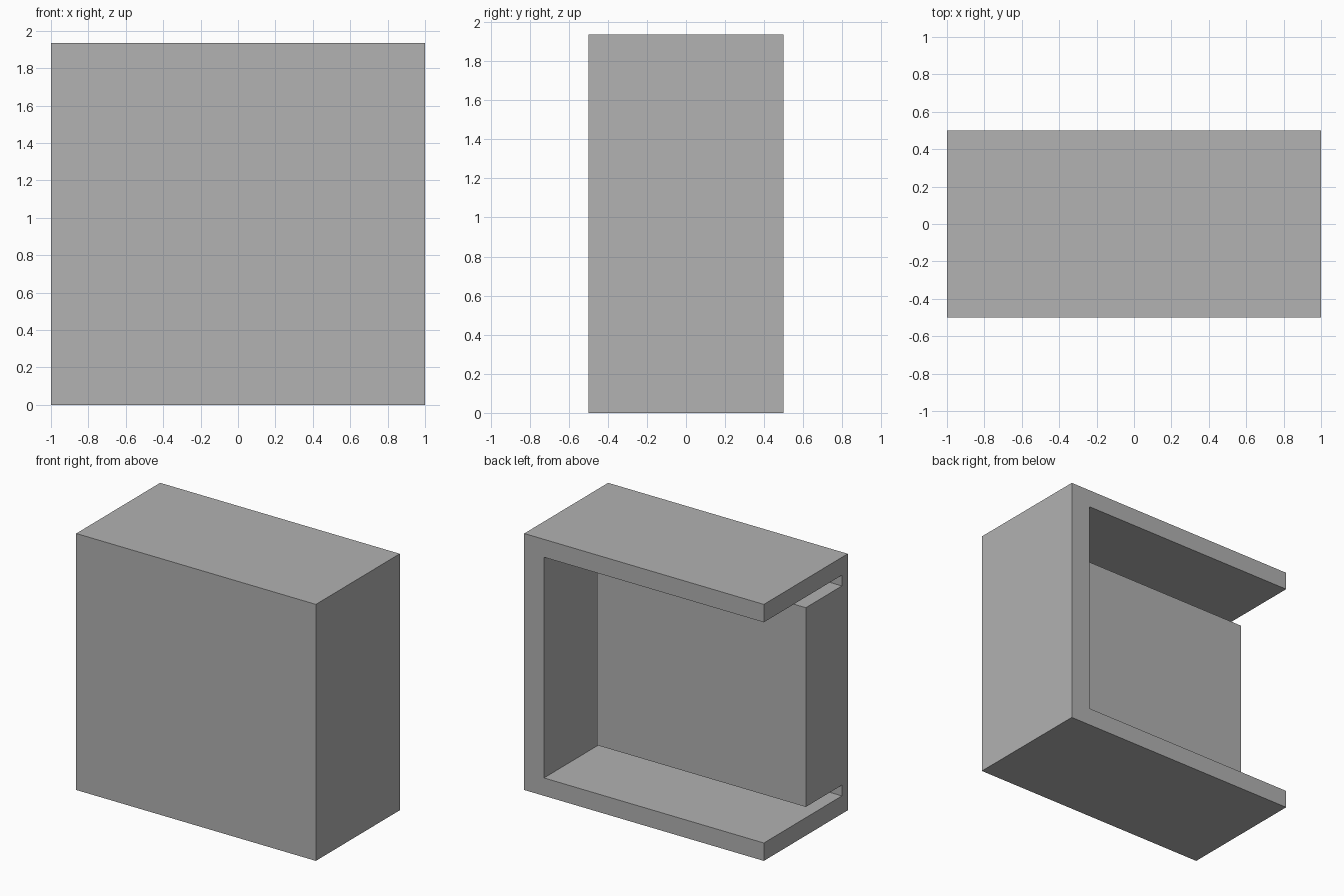
import bpy
from mathutils import Vector

default = bpy.data.objects.get("Cube")
if default:
    bpy.data.objects.remove(default, do_unlink=True)

# Single plain grey
grey = bpy.data.materials.new("plain_grey")
grey.use_nodes = True
colour = (0.445, 0.445, 0.445, 1.0)
grey.diffuse_color = colour
grey.node_tree.nodes["Principled BSDF"].inputs["Base Color"].default_value = colour

HEIGHT = 1.935
PLATE = 0.135        # top and bottom plates
CORE_INSET = 0.216   # core distance from top and bottom


def box(name, low, high):
    """Axis-aligned box between two corners."""
    low, high = Vector(low), Vector(high)
    bpy.ops.mesh.primitive_cube_add(size=1)
    obj = bpy.context.object
    obj.name = name
    for v in obj.data.vertices:
        v.co = (low + high) / 2 + v.co * (high - low)
    obj.data.materials.append(grey)
    return obj


def subtract(target, cutter):
    """Cut one solid from another and discard the cutter."""
    mod = target.modifiers.new("cut", 'BOOLEAN')
    mod.operation = 'DIFFERENCE'
    mod.solver = 'EXACT'
    mod.object = cutter
    cutter.hide_render = True
    bpy.context.view_layer.objects.active = target
    bpy.ops.object.modifier_apply(modifier=mod.name)
    bpy.data.objects.remove(cutter, do_unlink=True)


# Outer block
housing = box("housing", (-1, -0.5, 0), (1, 0.5, HEIGHT))

# Cavity open at the back and one end, leaving a raised core on the front panel
cavity = box("cavity_cutter", (-1.2, -0.43, PLATE), (0.835, 0.7, HEIGHT - PLATE))
core = box("core_cutter", (-1.4, -0.6, CORE_INSET), (0.743, 0, HEIGHT - CORE_INSET))
subtract(cavity, core)
subtract(housing, cavity)
